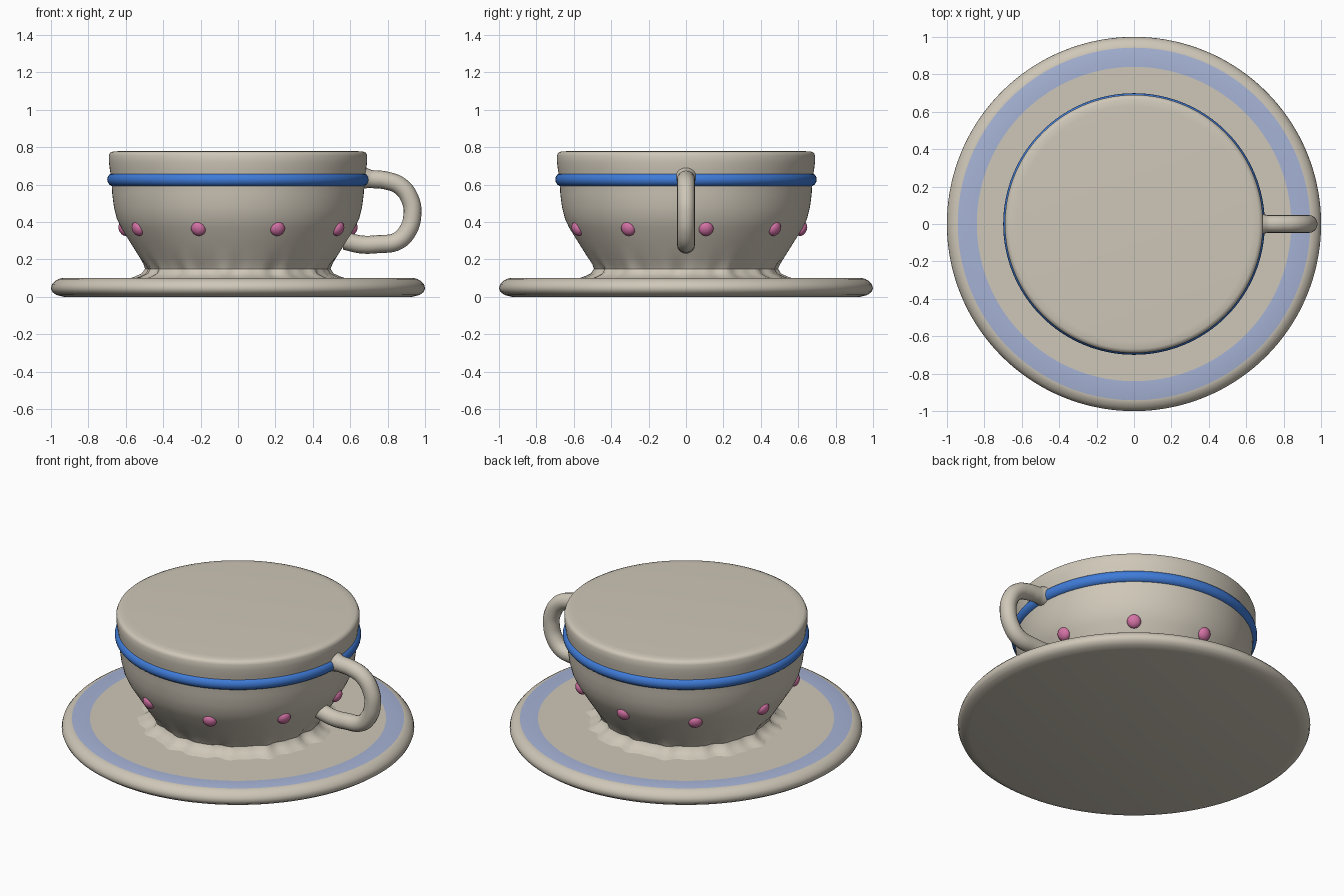
import bpy, bmesh, math
from math import sin, cos, pi
from mathutils import Vector

cube = bpy.data.objects.get("Cube")
if cube:
    bpy.data.objects.remove(cube)


def material(name, rgb):
    m = bpy.data.materials.new(name)
    m.use_nodes = True
    m.diffuse_color = (*rgb, 1)
    m.node_tree.nodes["Principled BSDF"].inputs["Base Color"].default_value = (*rgb, 1)
    return m


cream = material("cream glaze", (0.62, 0.57, 0.48))
pale_blue = material("pale blue glaze", (0.38, 0.45, 0.67))
blue = material("blue glaze", (0.05, 0.20, 0.69))
pink = material("pink glaze", (0.66, 0.17, 0.38))


def finish(obj, *mats):
    for m in mats:
        obj.data.materials.append(m)
    bpy.ops.object.select_all(action="DESELECT")
    obj.select_set(True)
    bpy.context.view_layer.objects.active = obj
    bpy.ops.object.shade_smooth_by_angle(angle=math.radians(50))
    return obj


def lathe(name, profile, mats, ripple=None, steps=144):
    """Spin (radius, height) points round z and close both ends."""
    bm = bmesh.new()
    rings = []
    for r, z in profile:
        ring = []
        for i in range(steps):
            a = 2 * pi * i / steps
            rr = r + (ripple(a, z) if ripple else 0)
            ring.append(bm.verts.new((rr * cos(a), rr * sin(a), z)))
        rings.append(ring)
    for low, high in zip(rings, rings[1:]):
        for i in range(steps):
            j = (i + 1) % steps
            bm.faces.new((low[i], low[j], high[j], high[i]))
    bm.faces.new(rings[0][::-1])
    bm.faces.new(rings[-1])
    mesh = bpy.data.meshes.new(name)
    bm.to_mesh(mesh)
    bm.free()
    obj = bpy.data.objects.new(name, mesh)
    bpy.context.collection.objects.link(obj)
    return finish(obj, *mats)


# Saucer with a rounded rim and a painted band
saucer = lathe("saucer", [
    (0.93, 0.0), (0.97, 0.01), (0.992, 0.026), (1.0, 0.045), (0.995, 0.065),
    (0.98, 0.083), (0.96, 0.095), (0.942, 0.1), (0.84, 0.1), (0.5, 0.1),
], (cream, pale_blue))
for f in saucer.data.polygons:
    c = f.center
    if f.normal.z > 0.9 and 0.84 < math.hypot(c.x, c.y) < 0.942:
        f.material_index = 1


# Cup body, closed at the brim, with soft folds where it meets the saucer
def foot_folds(a, z):
    fade = max(0, 1 - (z - 0.09) / 0.12)
    return 0.012 * fade * (sin(17 * a) + 0.7 * sin(29 * a + 1) + 0.5 * sin(7 * a))


lathe("cup_body", [
    (0.58, 0.092), (0.535, 0.108), (0.50, 0.125), (0.487, 0.15), (0.50, 0.175),
    (0.525, 0.21), (0.575, 0.29), (0.625, 0.37), (0.648, 0.42), (0.663, 0.48),
    (0.672, 0.55), (0.676, 0.63), (0.685, 0.68), (0.69, 0.72), (0.69, 0.755),
    (0.684, 0.77), (0.668, 0.777), (0.63, 0.779),
], (cream,), foot_folds)

# Raised ring below the brim
bpy.ops.mesh.primitive_torus_add(major_segments=128, minor_segments=16,
                                 major_radius=0.662, minor_radius=0.037,
                                 location=(0, 0, 0.627))
ring = bpy.context.object
ring.name = "brim_ring"
finish(ring, blue)

# Handle swept along a smooth path
path = [(0.64, 0.64), (0.71, 0.63), (0.79, 0.622), (0.87, 0.59), (0.92, 0.52),
        (0.932, 0.44), (0.905, 0.35), (0.85, 0.297), (0.75, 0.282),
        (0.66, 0.28), (0.57, 0.30)]
curve = bpy.data.curves.new("handle", "CURVE")
curve.dimensions = "3D"
curve.bevel_depth = 0.048
curve.bevel_resolution = 6
curve.resolution_u = 8
curve.use_fill_caps = True
spline = curve.splines.new("BEZIER")
spline.bezier_points.add(len(path) - 1)
for p, (x, z) in zip(spline.bezier_points, path):
    p.co = (x, 0, z)
    p.handle_left_type = p.handle_right_type = "AUTO"
spline.bezier_points[0].radius = 1.4
handle = bpy.data.objects.new("handle", curve)
bpy.context.collection.objects.link(handle)
bpy.ops.object.select_all(action="DESELECT")
handle.select_set(True)
bpy.context.view_layer.objects.active = handle
bpy.ops.object.convert(target="MESH")
finish(bpy.context.object, cream)

# Nine raised dots evenly spaced round the cup
for i in range(9):
    a = pi / 2 + 2 * pi * i / 9
    out = Vector((cos(a), sin(a), -0.45))
    bpy.ops.mesh.primitive_uv_sphere_add(
        segments=20, ring_count=12, radius=0.04,
        location=(0.618 * cos(a), 0.618 * sin(a), 0.364))
    dot = bpy.context.object
    dot.name = f"dot_{i + 1}"
    dot.scale = (1, 1, 0.7)
    dot.rotation_euler = out.to_track_quat("Z", "Y").to_euler()
    finish(dot, pink)
